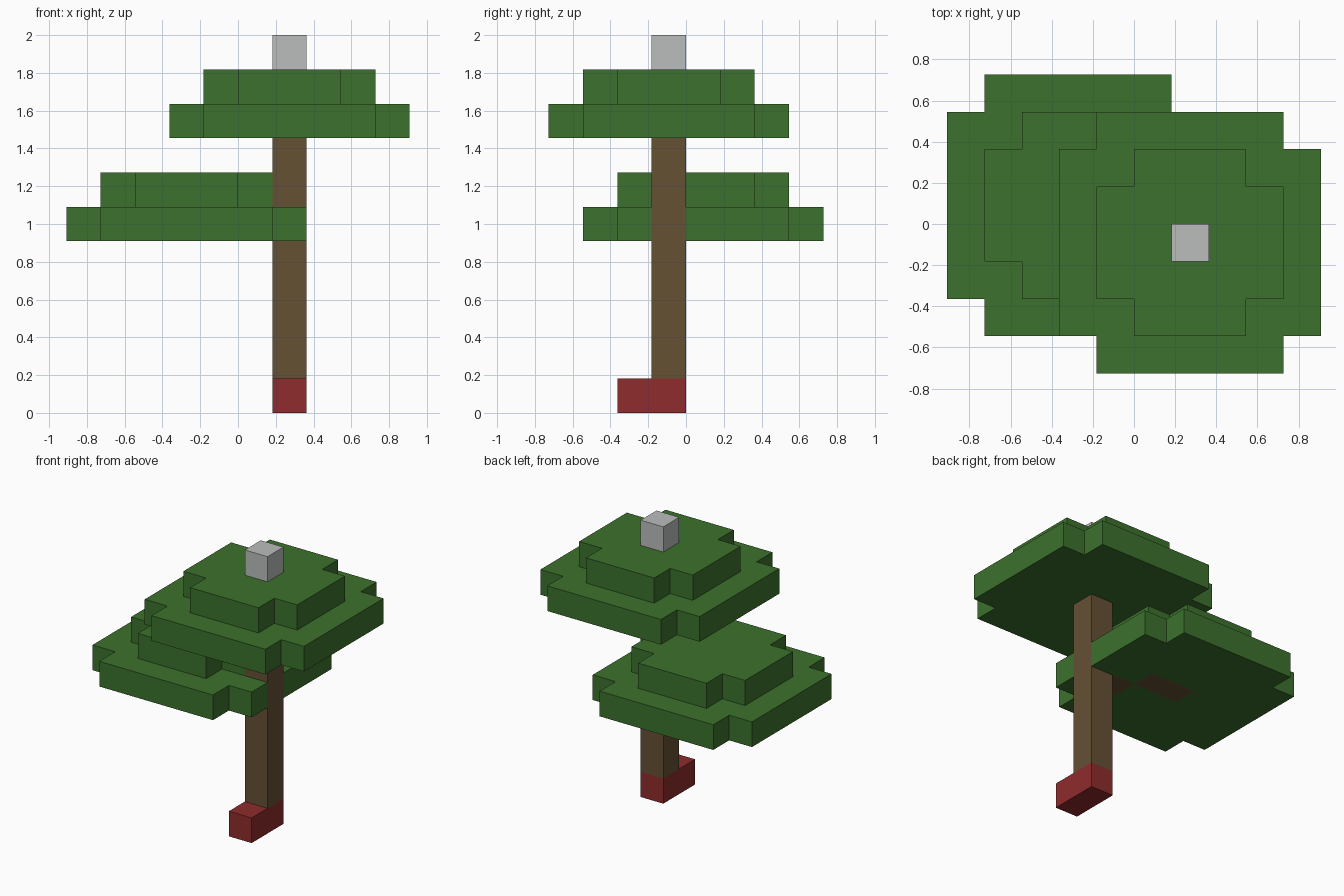
import bpy
import bmesh
from math import radians
from mathutils import Vector

U = 2 / 11  # size of one block

cube = bpy.data.objects.get("Cube")
if cube:
    bpy.data.objects.remove(cube, do_unlink=True)


def material(name, rgb):
    mat = bpy.data.materials.new(name)
    mat.use_nodes = True
    mat.diffuse_color = (*rgb, 1)
    mat.node_tree.nodes["Principled BSDF"].inputs["Base Color"].default_value = (*rgb, 1)
    return mat


def block(x0, x1, y0, y1, z0, z1):
    """All unit cells inside a box."""
    return {(x, y, z) for x in range(x0, x1) for y in range(y0, y1) for z in range(z0, z1)}


def leaf_layer(cx, cy, z, r):
    """Square layer of cells around a centre cell, with the four corners left out."""
    return {(cx + i, cy + j, z) for i in range(-r, r + 1) for j in range(-r, r + 1)
            if abs(i) + abs(j) < 2 * r}


def build(name, cells, mat):
    """Closed blocky mesh made of the outer faces of a set of cells."""
    bm = bmesh.new()
    for cell in cells:
        centre = Vector(cell) + Vector((0.5, 0.5, 0.5))
        for axis in range(3):
            for sign in (-1, 1):
                n = Vector((0, 0, 0))
                n[axis] = sign
                if tuple(int(c + d) for c, d in zip(cell, n)) in cells:
                    continue
                u = Vector((n.y, n.z, n.x))
                v = n.cross(u)
                corners = (-u - v, u - v, u + v, v - u)
                bm.faces.new([bm.verts.new((centre + (n + c) / 2) * U) for c in corners])
    bmesh.ops.remove_doubles(bm, verts=bm.verts, dist=U / 100)
    bmesh.ops.dissolve_limit(bm, angle_limit=radians(1), verts=bm.verts, edges=bm.edges)
    mesh = bpy.data.meshes.new(name)
    bm.to_mesh(mesh)
    bm.free()
    mesh.materials.append(mat)
    bpy.context.collection.objects.link(bpy.data.objects.new(name, mesh))


leaf_green = material("leaf green", (0.045, 0.165, 0.026))
bark_brown = material("bark brown", (0.130, 0.082, 0.034))
base_red = material("base red", (0.275, 0.025, 0.025))
tip_grey = material("tip grey", (0.497, 0.515, 0.509))

# Base, trunk and tip
trunk = block(1, 2, -1, 0, 1, 8)
build("base", block(1, 2, -2, 0, 0, 1), base_red)
build("trunk", trunk, bark_brown)
build("tip", block(1, 2, -1, 0, 10, 11), tip_grey)

# Side branch stepping from the trunk to the middle of the lower canopy
inner_branch = block(0, 1, -1, 0, 5, 6)
outer_branch = block(-2, 0, 0, 1, 5, 6)
build("inner_branch", inner_branch, bark_brown)
build("outer_branch", outer_branch, bark_brown)

# Two-tier canopies, with room left for the wood
wood = trunk | inner_branch | outer_branch
for name, cx, cy, z in (("lower", -2, 0, 5), ("upper", 1, -1, 8)):
    build(name + "_canopy_brim", leaf_layer(cx, cy, z, 3) - wood, leaf_green)
    build(name + "_canopy_crown", leaf_layer(cx, cy, z + 1, 2) - wood, leaf_green)
